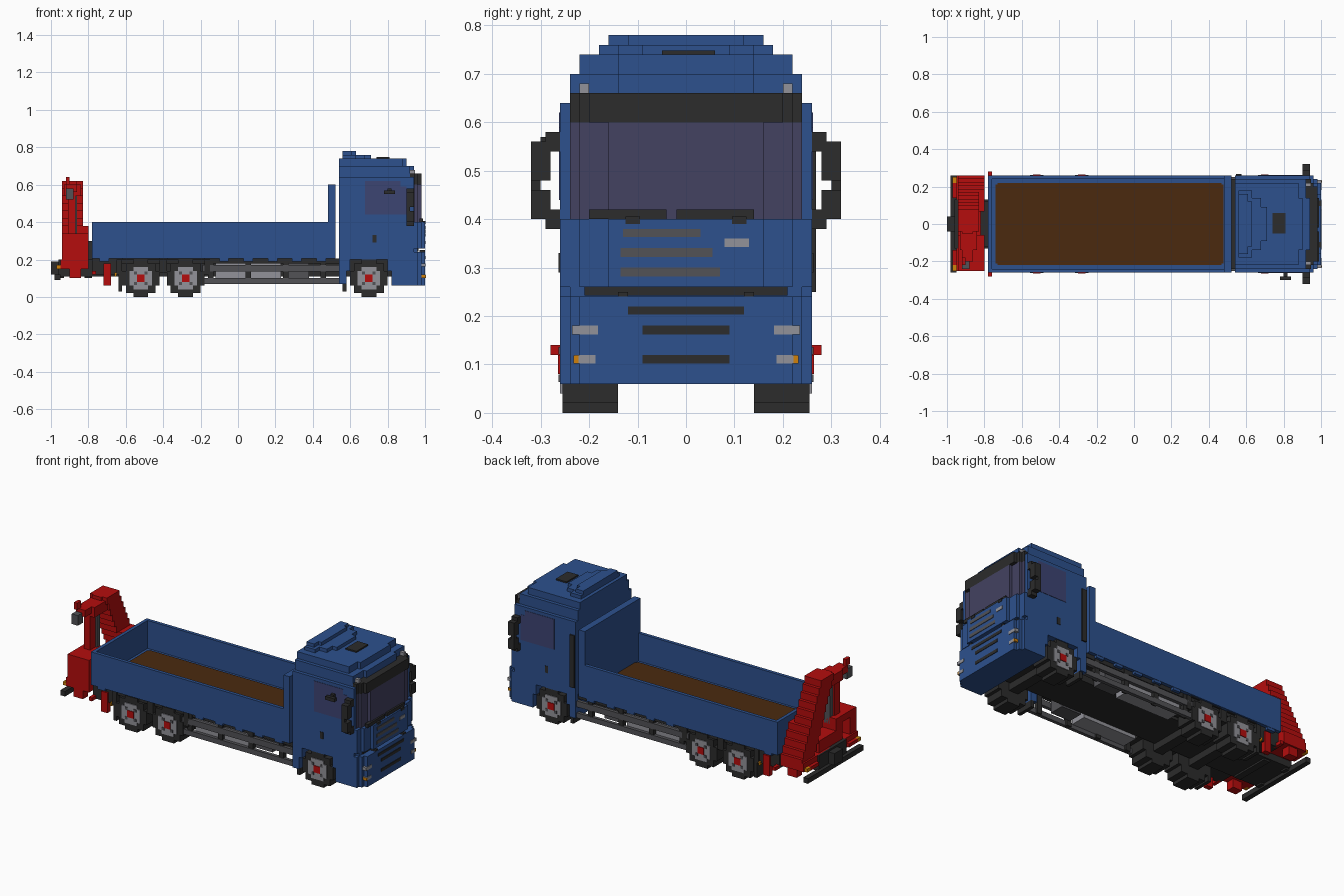
import bpy, bmesh, math

if "Cube" in bpy.data.objects:
    bpy.data.objects.remove(bpy.data.objects["Cube"], do_unlink=True)


def material(name, rgb):
    m = bpy.data.materials.new(name)
    m.use_nodes = True
    m.diffuse_color = (*rgb, 1)
    m.node_tree.nodes["Principled BSDF"].inputs["Base Color"].default_value = (*rgb, 1)
    return m


BLUE = material("blue paint", (0.026, 0.082, 0.27))
BLACK = material("black", (0.025, 0.025, 0.025))
GLASS = material("purple glass", (0.056, 0.054, 0.12))
SIDE_GLASS = material("blue tinted glass", (0.046, 0.058, 0.17))
BROWN = material("brown wood", (0.07, 0.023, 0.0045))
RED = material("red paint", (0.46, 0.004, 0.004))
GREY = material("dark grey", (0.084, 0.084, 0.093))
SILVER = material("light grey", (0.29, 0.29, 0.32))
ORANGE = material("orange lamp", (0.64, 0.22, 0.003))


def finish(name, bm, mat):
    bmesh.ops.recalc_face_normals(bm, faces=bm.faces)
    me = bpy.data.meshes.new(name)
    bm.to_mesh(me)
    bm.free()
    me.materials.append(mat)
    ob = bpy.data.objects.new(name, me)
    bpy.context.collection.objects.link(ob)
    return ob


def boxes(name, mat, *bounds, mirror=False):
    """Boxes given as x0, x1, y0, y1, z0, z1; optionally repeated at -y."""
    bm = bmesh.new()
    items = list(bounds)
    if mirror:
        items += [(a, b, -d, -c, e, f) for a, b, c, d, e, f in bounds]
    for x0, x1, y0, y1, z0, z1 in items:
        vs = bmesh.ops.create_cube(bm, size=1)["verts"]
        for v in vs:
            v.co = ((x0 + x1) / 2 + v.co.x * (x1 - x0),
                    (y0 + y1) / 2 + v.co.y * (y1 - y0),
                    (z0 + z1) / 2 + v.co.z * (z1 - z0))
    return finish(name, bm, mat)


def slab(name, mat, x0, z0, z1, *steps):
    """Extruded plan with stepped nose corners; steps are (x, half width), nose first."""
    half = []
    for i, (x, w) in enumerate(steps):
        if i:
            half.append((x, steps[i - 1][1]))
        half.append((x, w))
    half.append((x0, steps[-1][1]))
    outline = half + [(x, -y) for x, y in reversed(half)]
    bm = bmesh.new()
    f = bm.faces.new([bm.verts.new((x, y, z0)) for x, y in outline])
    ext = bmesh.ops.extrude_face_region(bm, geom=[f])["geom"]
    for v in ext:
        if isinstance(v, bmesh.types.BMVert):
            v.co.z = z1
    return finish(name, bm, mat)


def disc_rows(cx, cz, r, y0, y1, u=0.02):
    """Stepped disc made of horizontal rows."""
    rows = []
    n = round(2 * r / u)
    for i in range(n):
        z = -r + i * u
        mid = z + u / 2
        w = max(u / 2, round(math.sqrt(max(r * r - mid * mid, 0)) / u) * u)
        rows.append((cx - w, cx + w, y0, y1, cz + z, cz + z + u))
    return rows


# Wheels
for label, cx in (("rear", -0.52), ("middle", -0.28), ("front", 0.70)):
    boxes(label + "_tyres", BLACK, *disc_rows(cx, 0.10, 0.10, 0.14, 0.255), mirror=True)
    boxes(label + "_rims", SILVER, *disc_rows(cx, 0.10, 0.06, 0.20, 0.26), mirror=True)
    boxes(label + "_hub_caps", RED, *disc_rows(cx, 0.10, 0.02, 0.25, 0.264), mirror=True)
    boxes(label + "_rim_bolts", GREY,
          *[(cx + 0.04 * math.cos(a) - 0.008, cx + 0.04 * math.cos(a) + 0.008, 0.25, 0.263,
             0.092 + 0.04 * math.sin(a), 0.108 + 0.04 * math.sin(a))
            for a in (math.pi / 4 + k * math.pi / 2 for k in range(4))], mirror=True)
    boxes(label + "_axle", BLACK, (cx - 0.03, cx + 0.03, -0.15, 0.15, 0.07, 0.13))

# Chassis
boxes("chassis_frame", BLACK, (-0.96, 0.90, -0.13, 0.13, 0.11, 0.20),
      (-0.78, 0.54, -0.24, 0.24, 0.18, 0.205), (-1.0, -0.96, -0.04, 0.04, 0.12, 0.19))
boxes("rear_underrun_bar", BLACK, (-0.98, -0.95, -0.26, 0.26, 0.09, 0.12),
      (-0.96, -0.93, -0.12, -0.08, 0.10, 0.16), (-0.96, -0.93, 0.08, 0.12, 0.10, 0.16))
boxes("wheel_fenders", BLACK, (-0.62, -0.42, 0.14, 0.25, 0.20, 0.22),
      (-0.38, -0.18, 0.14, 0.25, 0.20, 0.22), (-0.42, -0.38, 0.14, 0.25, 0.13, 0.20),
      (-0.65, -0.62, 0.14, 0.25, 0.12, 0.20), (-0.18, -0.15, 0.14, 0.25, 0.12, 0.20),
      (-0.78, -0.65, 0.14, 0.24, 0.12, 0.19), mirror=True)
boxes("mud_flaps", BLACK, (-0.64, -0.62, 0.14, 0.25, 0.03, 0.12),
      (0.56, 0.58, 0.14, 0.25, 0.03, 0.07), mirror=True)
boxes("side_guards", GREY, (-0.19, 0.54, 0.23, 0.25, 0.07, 0.10),
      (-0.19, 0.54, 0.23, 0.25, 0.135, 0.17), mirror=True)
boxes("side_guard_posts", BLACK, *[(x, x + 0.03, 0.22, 0.245, 0.07, 0.20)
      for x in (-0.16, 0.04, 0.24, 0.44)], mirror=True)
boxes("tanks", SILVER, (-0.12, 0.23, 0.13, 0.225, 0.09, 0.18), mirror=True)
boxes("tank_straps", GREY, (0.25, 0.38, 0.13, 0.22, 0.10, 0.18), mirror=True)

# Cargo bed
boxes("bed_floor", BLUE, (-0.78, 0.52, -0.26, 0.26, 0.205, 0.235))
boxes("bed_walls", BLUE, (-0.78, 0.48, 0.24, 0.26, 0.22, 0.40),
      (-0.78, 0.48, -0.26, -0.24, 0.22, 0.40), (-0.78, -0.76, -0.24, 0.24, 0.22, 0.40))
boxes("bed_headboard", BLUE, (0.48, 0.52, -0.26, 0.26, 0.22, 0.60))
boxes("bed_planks", BROWN, (-0.74, 0.478, -0.21, 0.21, 0.23, 0.24),
      (-0.73, 0.468, -0.22, 0.22, 0.23, 0.24))
boxes("bed_hinges", BLUE, *[(x, x + 0.05, 0.235, 0.258, 0.19, 0.21)
      for x in (-0.74, -0.10, 0.03, 0.16, 0.29, 0.42)], mirror=True)

# Cab shell
boxes("cab_body", BLUE, (0.54, 0.94, -0.26, 0.26, 0.20, 0.64))
boxes("cab_skirts", BLUE, (0.54, 0.58, 0.14, 0.26, 0.07, 0.20),
      (0.58, 0.60, 0.14, 0.26, 0.14, 0.20), (0.80, 0.82, 0.14, 0.26, 0.14, 0.20), mirror=True)
slab("front_bumper", BLUE, 0.82, 0.06, 0.24, (1.0, 0.22), (0.98, 0.24), (0.96, 0.26))
slab("bumper_gap", BLUE, 0.90, 0.24, 0.26, (0.96, 0.24), (0.94, 0.258))
slab("front_panel", BLUE, 0.90, 0.26, 0.40, (1.0, 0.16), (0.98, 0.22), (0.96, 0.26))
slab("windscreen", GLASS, 0.92, 0.40, 0.60, (0.98, 0.16), (0.96, 0.22), (0.945, 0.24))
slab("sun_visor", BLACK, 0.92, 0.60, 0.66, (0.98, 0.20), (0.96, 0.22), (0.945, 0.24))
slab("roof_lower", BLUE, 0.54, 0.64, 0.70, (0.94, 0.14), (0.92, 0.24))
slab("roof_upper", BLUE, 0.54, 0.70, 0.74, (0.90, 0.14), (0.88, 0.22))
slab("roof_deflector", BLUE, 0.56, 0.74, 0.76, (0.71, 0.09), (0.68, 0.14), (0.63, 0.18))
slab("roof_deflector_top", BLUE, 0.56, 0.76, 0.78, (0.63, 0.12), (0.61, 0.16))
boxes("roof_hatch", BLACK, (0.74, 0.81, -0.05, 0.06, 0.735, 0.748))

# Cab sides
boxes("side_windows", SIDE_GLASS, (0.68, 0.87, 0.255, 0.262, 0.59, 0.62),
      (0.68, 0.90, 0.255, 0.262, 0.54, 0.59), (0.68, 0.90, 0.255, 0.262, 0.44, 0.54), mirror=True)
boxes("door_handles", BLACK, (0.72, 0.74, 0.255, 0.263, 0.29, 0.33), mirror=True)
boxes("mirrors", BLACK, (0.90, 0.94, 0.28, 0.32, 0.48, 0.56),
      (0.90, 0.94, 0.28, 0.32, 0.40, 0.46), (0.90, 0.92, 0.30, 0.32, 0.46, 0.48),
      (0.90, 0.94, 0.26, 0.29, 0.54, 0.58), (0.90, 0.94, 0.26, 0.29, 0.38, 0.42), mirror=True)
boxes("kerb_mirror", BLACK, (0.78, 0.84, -0.30, -0.28, 0.55, 0.57),
      (0.80, 0.82, -0.28, -0.26, 0.55, 0.58))
boxes("air_intake", BLACK, (0.545, 0.575, 0.25, 0.268, 0.25, 0.56))

# Cab front details
boxes("wipers", BLACK, (0.97, 0.99, -0.20, -0.04, 0.40, 0.42), (0.97, 0.99, -0.02, 0.14, 0.40, 0.42),
      (0.99, 1.002, -0.125, -0.095, 0.39, 0.405), (0.99, 1.002, 0.095, 0.125, 0.39, 0.405))
boxes("grille_strips", GREY, (0.995, 1.003, -0.13, 0.03, 0.363, 0.38),
      (0.995, 1.003, -0.135, 0.055, 0.322, 0.34), (0.995, 1.003, -0.135, 0.07, 0.282, 0.30))
boxes("front_badge_plate", SILVER, (0.995, 1.003, 0.08, 0.13, 0.342, 0.36))
boxes("grille_slots", BLACK, (0.955, 0.965, -0.21, 0.21, 0.242, 0.26),
      (0.995, 1.003, -0.12, 0.12, 0.203, 0.22), (0.995, 1.003, -0.09, 0.09, 0.162, 0.18),
      (0.995, 1.003, -0.09, 0.09, 0.102, 0.12))
boxes("bumper_steps", BLACK, (0.97, 1.0, 0.12, 0.14, 0.23, 0.25), mirror=True)
boxes("headlights", SILVER, (0.975, 1.003, 0.182, 0.235, 0.162, 0.18),
      (0.975, 1.003, 0.187, 0.23, 0.102, 0.12), mirror=True)
boxes("front_indicators", ORANGE, (0.975, 1.004, 0.222, 0.232, 0.102, 0.118), mirror=True)
boxes("roof_lamps", SILVER, (0.915, 0.945, 0.20, 0.22, 0.66, 0.68), mirror=True)

# Loading crane: boom climbs in steps to a peak, then hooks over
boom = []
for i in range(11):
    z = 0.18 + i * 0.04
    y = 0.20 - 0.018 * i
    x1 = -0.80 if z < 0.34 else -0.83
    boom.append((-0.94, x1, y - 0.06, y + 0.06, z, z + 0.04))
boxes("crane_boom", RED, *boom, (-0.92, -0.86, -0.05, 0.08, 0.60, 0.62))
boxes("crane_jib", RED, (-0.93, -0.84, -0.14, 0.0, 0.54, 0.60), (-0.92, -0.86, -0.20, -0.12, 0.56, 0.60),
      (-0.92, -0.90, -0.22, -0.18, 0.60, 0.64))
boxes("crane_hook", GREY, (-0.92, -0.88, -0.24, -0.19, 0.52, 0.58))
boxes("crane_rod", RED, (-0.91, -0.87, -0.14, -0.09, 0.34, 0.56))
boxes("crane_cylinder", GREY, (-0.90, -0.86, -0.09, -0.06, 0.30, 0.54))
boxes("crane_base", RED, (-0.95, -0.80, -0.25, 0.26, 0.15, 0.20),
      (-0.94, -0.80, -0.25, -0.19, 0.20, 0.34), (-0.94, -0.80, -0.12, -0.06, 0.20, 0.34),
      (-0.94, -0.80, -0.19, -0.12, 0.30, 0.34), (-0.94, -0.80, -0.06, 0.10, 0.20, 0.27))
boxes("crane_mount", BLACK, (-0.82, -0.78, -0.12, 0.12, 0.10, 0.30))
boxes("stabiliser_legs", RED, (-0.90, -0.84, 0.20, 0.25, 0.10, 0.16),
      (-0.72, -0.68, 0.22, 0.25, 0.06, 0.18), (-0.78, -0.76, 0.22, 0.28, 0.12, 0.14), mirror=True)
boxes("rear_lamps", RED, (-0.97, -0.95, 0.14, 0.22, 0.15, 0.17), mirror=True)
boxes("marker_lamps", ORANGE, (-0.97, -0.95, 0.22, 0.25, 0.15, 0.17),
      (-0.66, -0.65, 0.23, 0.252, 0.11, 0.13), mirror=True)
